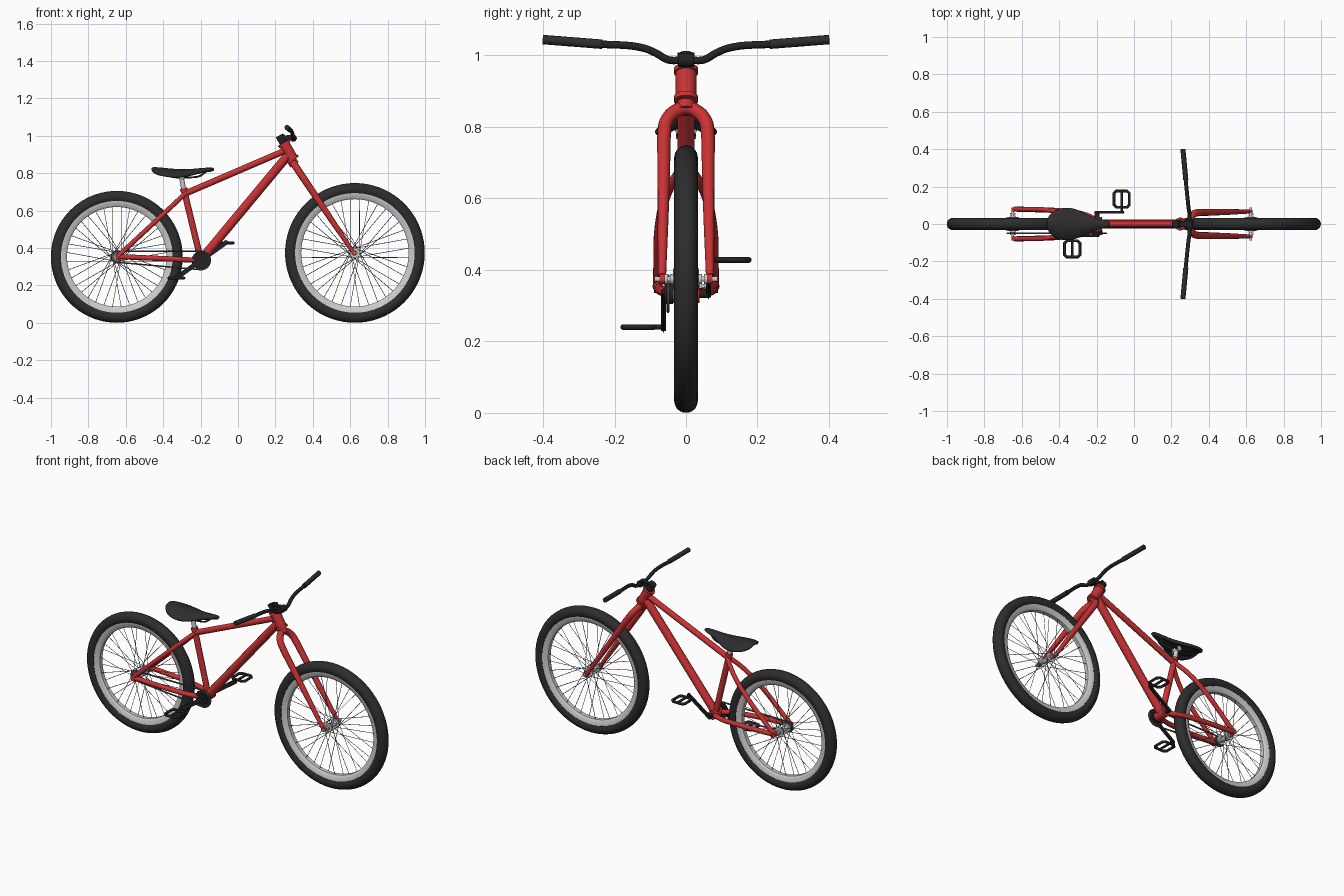
import bpy, bmesh, math
from mathutils import Vector, Matrix

if "Cube" in bpy.data.objects:
    bpy.data.objects.remove(bpy.data.objects["Cube"])

objects = []


def material(name, r, g, b):
    m = bpy.data.materials.new(name)
    m.use_nodes = True
    m.diffuse_color = (r, g, b, 1)
    m.node_tree.nodes["Principled BSDF"].inputs["Base Color"].default_value = (r, g, b, 1)
    return m


RED = material("frame red", 0.58, 0.032, 0.034)
BLACK = material("rubber black", 0.026, 0.026, 0.026)
DARK = material("component black", 0.016, 0.016, 0.018)
SILVER = material("rim silver", 0.6, 0.6, 0.6)
STEEL = material("spoke steel", 0.2, 0.2, 0.2)
CHAIN = material("chain grey", 0.1, 0.1, 0.1)


def add(name, mesh, mat):
    mesh.materials.clear()
    mesh.materials.append(mat)
    ob = bpy.data.objects.new(name, mesh)
    bpy.context.collection.objects.link(ob)
    objects.append(ob)
    return ob


def tube(name, paths, r, mat, smooth=False, cyclic=False, radii=None, res=4):
    """Round tubes swept along one or more paths."""
    cu = bpy.data.curves.new(name, "CURVE")
    cu.dimensions = "3D"
    cu.bevel_depth = r
    cu.bevel_resolution = res
    cu.resolution_u = 8 if smooth else 1
    cu.use_fill_caps = True
    for pts in paths:
        sp = cu.splines.new("BEZIER")
        sp.bezier_points.add(len(pts) - 1)
        sp.use_cyclic_u = cyclic
        for i, (bp, p) in enumerate(zip(sp.bezier_points, pts)):
            bp.co = p
            bp.handle_left_type = bp.handle_right_type = "AUTO" if smooth else "VECTOR"
            bp.radius = radii[i] if radii else 1
    tmp = bpy.data.objects.new(name + " path", cu)
    bpy.context.collection.objects.link(tmp)
    deps = bpy.context.evaluated_depsgraph_get()
    mesh = bpy.data.meshes.new_from_object(tmp.evaluated_get(deps))
    bpy.data.objects.remove(tmp)
    return add(name, mesh, mat)


def lathe(name, centre, profile, mat, n=72):
    """Closed (radius, y) profile turned around a sideways axle."""
    bm = bmesh.new()
    rings = []
    for i in range(n):
        a = math.tau * i / n
        rings.append([bm.verts.new((centre[0] + r * math.cos(a), centre[1] + y,
                                    centre[2] + r * math.sin(a))) for r, y in profile])
    k = len(profile)
    for i in range(n):
        p, q = rings[i], rings[(i + 1) % n]
        for j in range(k):
            bm.faces.new((p[j], p[(j + 1) % k], q[(j + 1) % k], q[j]))
    bmesh.ops.recalc_face_normals(bm, faces=bm.faces)
    mesh = bpy.data.meshes.new(name)
    bm.to_mesh(mesh)
    bm.free()
    return add(name, mesh, mat)


def box(name, centre, size, mat, angle=0, bevel=0.004):
    bm = bmesh.new()
    bmesh.ops.create_cube(bm, size=1)
    bmesh.ops.scale(bm, vec=size, verts=bm.verts)
    bmesh.ops.bevel(bm, geom=bm.edges[:], offset=bevel, segments=2, affect="EDGES")
    bm.transform(Matrix.Translation(centre) @ Matrix.Rotation(angle, 4, "Y"))
    mesh = bpy.data.meshes.new(name)
    bm.to_mesh(mesh)
    bm.free()
    return add(name, mesh, mat)


def axle(name, x, z, y0, y1, r, mat):
    return tube(name, [[(x, y0, z), (x, y1, z)]], r, mat, res=6)


def flip(pts):
    return [(x, -y, z) for x, y, z in pts]


# Wheels: tyre, rim, hub and crossed spokes
def wheel(side, x, R):
    c = (x, 0, R)
    arc = [math.radians(-130 + 20 * i) for i in range(14)]
    lathe(side + "_tyre", c, [(R - 0.033 + 0.033 * math.cos(a), 0.033 * math.sin(a)) for a in arc], BLACK)
    lathe(side + "_rim", c, [(R - 0.048, -0.024), (R - 0.075, -0.022), (R - 0.087, -0.012),
                             (R - 0.087, 0.012), (R - 0.075, 0.022), (R - 0.048, 0.024)], SILVER)
    axle(side + "_hub", x, R, -0.045, 0.045, 0.014, SILVER)
    axle(side + "_axle", x, R, -0.088, 0.088, 0.007, SILVER)
    spokes = []
    for s in (-1, 1):
        axle(side + "_hub_flange", x, R, s * 0.034 - 0.003, s * 0.034 + 0.003, 0.027, SILVER)
        axle(side + "_axle_nut", x, R, s * 0.05, s * 0.06, 0.014, SILVER)
        for i in range(18):
            a = math.tau * (i + s * 0.25) / 18
            b = a + (1.2 if i % 2 else -1.2)
            spokes.append([(x + 0.025 * math.cos(b), s * 0.034, R + 0.025 * math.sin(b)),
                           (x + (R - 0.086) * math.cos(a), s * 0.006, R + (R - 0.086) * math.sin(a))])
    tube(side + "_spokes", spokes, 0.0016, STEEL, res=0)


RX, RR, FX, FR = -0.648, 0.353, 0.625, 0.374
wheel("rear", RX, RR)
wheel("front", FX, FR)

# Frame tubes
BX, BZ = -0.198, 0.334
tube("top_tube", [[(0.262, 0, 0.925), (-0.285, 0, 0.69)]], 0.017, RED)
tube("down_tube", [[(0.275, 0, 0.905), (BX + 0.01, 0, BZ + 0.015)]], 0.024, RED)
tube("seat_tube", [[(-0.29, 0, 0.715), (BX, 0, BZ)]], 0.017, RED)
axle("bottom_bracket", BX, BZ, -0.038, 0.038, 0.026, RED)
seat_stay = [(-0.283, 0.008, 0.69), (-0.345, 0.045, 0.632), (-0.43, 0.07, 0.553), (-0.638, 0.08, 0.36)]
chain_stay = [(BX, 0.022, BZ), (-0.27, 0.052, 0.337), (-0.37, 0.068, 0.342), (-0.638, 0.08, 0.354)]
tube("seat_stays", [seat_stay, flip(seat_stay)], 0.013, RED, smooth=True)
tube("chain_stays", [chain_stay, flip(chain_stay)], 0.014, RED, smooth=True)
for s in (-1, 1):
    axle("rear_dropout", -0.638, 0.354, s * 0.068, s * 0.089, 0.018, RED)

# Head tube with collars, and the fork below it
head_low, head_top = Vector((0.292, 0, 0.878)), Vector((0.247, 0, 0.957))
up = (head_top - head_low).normalized()
tube("head_tube", [[head_low, head_top]], 0.029, RED, res=6)
for name, p in (("lower_headset", head_low), ("upper_headset", head_top)):
    tube(name, [[p - up * 0.007, p + up * 0.007]], 0.034, RED, res=6)
crown, tip = Vector((0.297, 0, 0.853)), Vector((0.612, 0, 0.383))
down = (tip - crown).normalized()
leg = [(0, 0), (0.008, 0.025), (0.04, 0.053), (0.09, 0.061), (0.16, 0.062), (0.35, 0.064), (0.565, 0.067)]
half = [crown + down * s + Vector((0, y, 0)) for s, y in leg]
taper = [1.1, 1.1, 1.1, 1.1, 1.05, 0.9, 0.65]
tube("fork", [[Vector(flip([p])[0]) for p in half[:0:-1]] + half], 0.0175, RED, smooth=True,
     radii=taper[:0:-1] + taper)
tube("fork_crown_stub", [[crown - down * 0.03, crown + down * 0.01]], 0.026, RED)
for s in (-1, 1):
    axle("fork_dropout", 0.62, FR, s * 0.06, s * 0.074, 0.014, RED)

# Stem, handlebar and grips
tube("steerer_clamp", [[head_top + up * 0.006, head_top + up * 0.052]], 0.022, DARK)
box("stem", (0.262, 0, 0.988), (0.07, 0.032, 0.03), DARK, angle=-0.1)
axle("bar_clamp", 0.296, 0.987, -0.022, 0.022, 0.019, DARK)
for s in (-1, 1):
    axle("clamp_bolt", 0.243, 1.0, s * 0.012, s * 0.024, 0.008, DARK)
side = [(0.297, 0.02, 0.986), (0.297, 0.05, 0.988), (0.292, 0.085, 1.007), (0.288, 0.12, 1.021),
        (0.276, 0.24, 1.032), (0.262, 0.395, 1.044)]
tube("handlebar", [flip(side[::-1]) + side], 0.0105, DARK, smooth=True)
grip = [(0.277, 0.235, 1.0315), (0.2615, 0.4, 1.0445)]
tube("grips", [grip, flip(grip)], 0.0135, BLACK, res=5)

# Saddle shell: stations of x, half width, top height and edge droop
stations = [(-0.465, 0.03, 0.823, 0.008), (-0.445, 0.066, 0.826, 0.03), (-0.4, 0.09, 0.822, 0.036),
            (-0.35, 0.094, 0.817, 0.038), (-0.3, 0.083, 0.813, 0.034), (-0.25, 0.055, 0.815, 0.026),
            (-0.2, 0.034, 0.82, 0.016), (-0.15, 0.024, 0.823, 0.01), (-0.126, 0.012, 0.822, 0.006)]
bm = bmesh.new()
rows = []
for x, w, top, droop in stations:
    rows.append([bm.verts.new((x, w * t / 4, top + 0.008 - droop * (t / 4) ** 2)) for t in range(-4, 5)])
for p, q in zip(rows, rows[1:]):
    for j in range(8):
        bm.faces.new((p[j], q[j], q[j + 1], p[j + 1]))
mesh = bpy.data.meshes.new("saddle")
bm.to_mesh(mesh)
bm.free()
saddle = add("saddle", mesh, BLACK)
solid = saddle.modifiers.new("padding", "SOLIDIFY")
solid.thickness = 0.02
solid.offset = -1
saddle.modifiers.new("rounding", "SUBSURF").levels = 2
saddle.modifiers["rounding"].render_levels = 2
rail = [(-0.43, 0.03, 0.805), (-0.36, 0.022, 0.782), (-0.25, 0.022, 0.778), (-0.205, 0.018, 0.785),
        (-0.17, 0.01, 0.81)]
tube("saddle_rails", [rail, flip(rail)], 0.005, DARK, smooth=True)
tube("seat_post", [[(-0.288, 0, 0.7), (-0.302, 0, 0.775)]], 0.013, SILVER)
tube("seat_collar", [[(-0.287, 0, 0.703), (-0.291, 0, 0.72)]], 0.02, RED)
axle("seat_clamp", -0.302, 0.78, -0.028, 0.028, 0.014, SILVER)

# Chainring, rear cog and chain
axle("chainring", BX, BZ, -0.053, -0.047, 0.05, DARK)
axle("chainring_spider", BX, BZ, -0.06, -0.036, 0.03, DARK)
axle("rear_cog", RX, RR, -0.053, -0.047, 0.028, CHAIN)
loop = []
for cx, cz, r, start in ((BX, BZ, 0.05, -90), (RX, RR, 0.029, 90)):
    for i in range(13):
        a = math.radians(start + 15 * i)
        loop.append((cx + r * math.cos(a), -0.05, cz + r * math.sin(a)))
tube("chain", [loop], 0.0045, CHAIN, cyclic=True, res=1)

# Cranks and cage pedals, opposite each other
axle("crank_spindle", BX, BZ, -0.066, 0.066, 0.013, DARK)
reach = Vector((0.132, 0, 0.094))
for name, s in (("left", 1), ("right", -1)):
    end = Vector((BX, 0, BZ)) + s * reach
    mid = (Vector((BX, 0, BZ)) + end) / 2
    box(name + "_crank", (mid.x, s * 0.063, mid.z), (reach.length + 0.028, 0.014, 0.025), DARK,
        angle=-math.atan2(reach.z, reach.x), bevel=0.005)
    axle(name + "_pedal_axle", end.x, end.z, s * 0.06, s * 0.175, 0.007, DARK)
    hx, y0, y1, c = 0.041, 0.09, 0.176, 0.012
    cage = [(-hx, y0 + c), (-hx + c, y0), (hx - c, y0), (hx, y0 + c),
            (hx, y1 - c), (hx - c, y1), (-hx + c, y1), (-hx, y1 - c)]
    tube(name + "_pedal_cage", [[(end.x + x, s * y, end.z) for x, y in cage]], 0.008, DARK, cyclic=True)

# Smooth shading that keeps hard edges
bpy.ops.object.select_all(action="DESELECT")
for ob in objects:
    ob.select_set(True)
bpy.context.view_layer.objects.active = objects[0]
bpy.ops.object.shade_smooth_by_angle(angle=math.radians(40))
